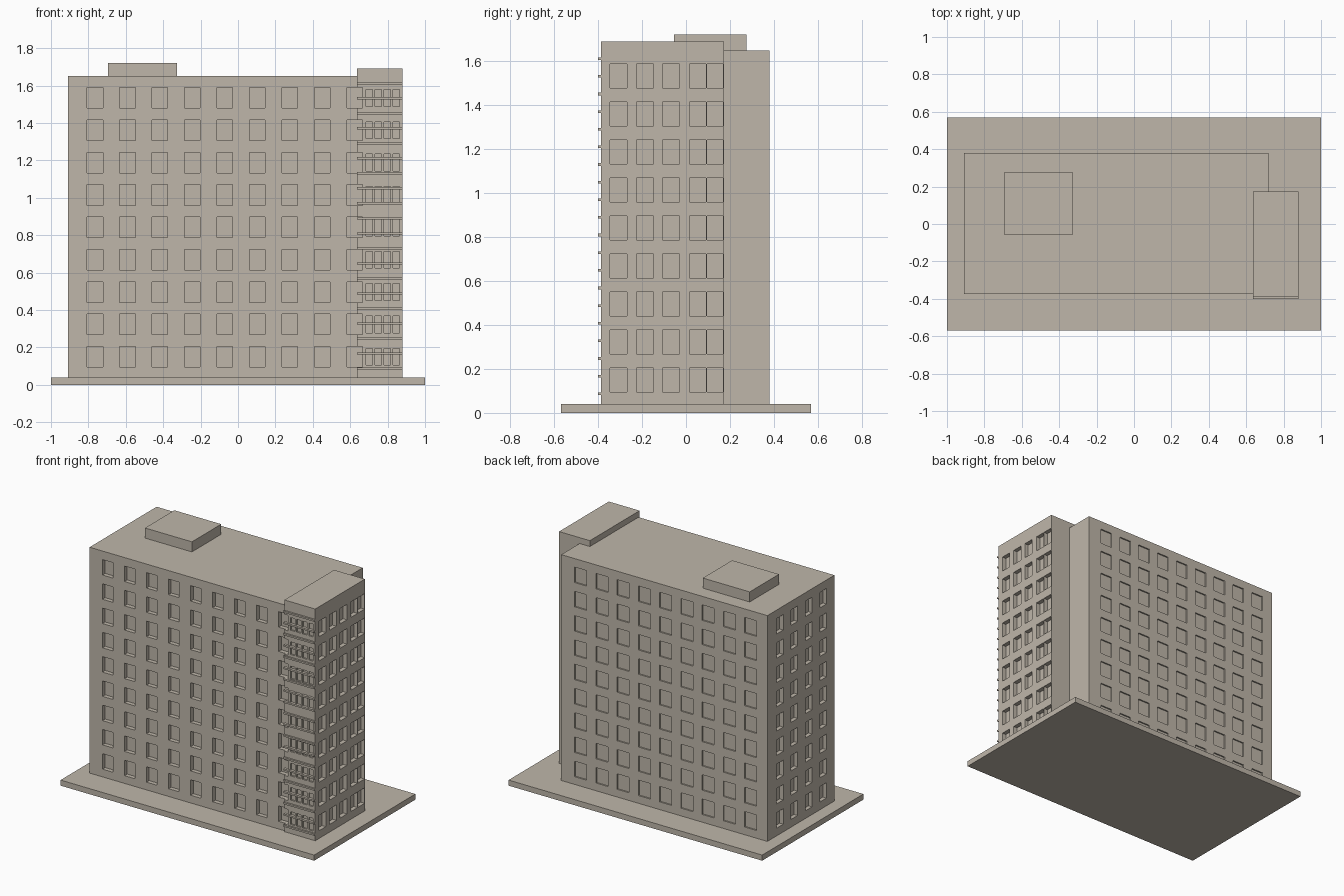
import bpy, bmesh
from mathutils import Matrix

if "Cube" in bpy.data.objects:
    bpy.data.objects.remove(bpy.data.objects["Cube"])

stone = bpy.data.materials.new("warm_grey_stone")
stone.diffuse_color = (0.52, 0.47, 0.40, 1)
stone.use_nodes = True
stone.node_tree.nodes["Principled BSDF"].inputs["Base Color"].default_value = stone.diffuse_color


def boxes(name, spans):
    """One mesh object made of axis-aligned boxes (x0, x1, y0, y1, z0, z1)."""
    bm = bmesh.new()
    for x0, x1, y0, y1, z0, z1 in spans:
        m = Matrix.Translation(((x0 + x1) / 2, (y0 + y1) / 2, (z0 + z1) / 2))
        m = m @ Matrix.Diagonal((x1 - x0, y1 - y0, z1 - z0, 1))
        bmesh.ops.create_cube(bm, size=1, matrix=m)
    me = bpy.data.meshes.new(name)
    bm.to_mesh(me)
    bm.free()
    me.materials.append(stone)
    ob = bpy.data.objects.new(name, me)
    bpy.context.collection.objects.link(ob)
    return ob


def cut(target, spans):
    """Recess every box in spans into the target."""
    cutter = boxes("window_cutter", spans)
    cutter.hide_render = True
    mod = target.modifiers.new("windows", 'BOOLEAN')
    mod.operation, mod.solver, mod.object = 'DIFFERENCE', 'EXACT', cutter
    bpy.context.view_layer.objects.active = target
    bpy.ops.object.modifier_apply(modifier=mod.name)
    bpy.data.objects.remove(cutter)


# Nine storeys of windows
floors = [(0.095 + 0.173 * i, 0.205 + 0.173 * i) for i in range(9)]
front = [(x, x + 0.083, -0.45, -0.345, a, b) for a, b in floors
         for x in [-0.806 + 0.1737 * i for i in range(9)]]
back = [(x, x + 0.095, 0.37, 0.45, a, b) for a, b in floors
        for x in [-0.823 + 0.1675 * i for i in range(9)]]
left = [(-0.95, -0.88, y, y + 0.075, a, b) for a, b in floors
        for y in [-0.285 + 0.162 * i for i in range(4)]]
right = [(0.85, 0.95, y, y + w, a, b) for a, b in floors
         for y, w in ((-0.345, 0.077), (-0.226, 0.077), (-0.107, 0.077),
                      (0.015, 0.075), (0.095, 0.074))]
tower_front = [(x, x + 0.034, -0.45, -0.376, a + 0.01, b - 0.01) for a, b in floors
               for x in [0.685 + 0.048 * i for i in range(4)]]

# Ground slab
boxes("ground_slab", [(-1, 1, -0.57, 0.57, 0, 0.04)])

# Main block
main = boxes("main_block", [(-0.908, 0.718, -0.375, 0.38, 0.03, 1.65)])
cut(main, front + back + left)

# Corner tower
tower = boxes("corner_tower", [(0.637, 0.88, -0.387, 0.173, 0.03, 1.692)])
cut(tower, front[8::9] + right + tower_front)

# Rooftop plant room
boxes("roof_box", [(-0.695, -0.325, -0.055, 0.275, 1.64, 1.722)])

# Thin horizontal bars across the tower front
boxes("tower_bars", [(0.637, 0.88, -0.4, -0.38, z, z + 0.012)
                     for z in [0.081 + 0.0803 * i for i in range(20)]])
